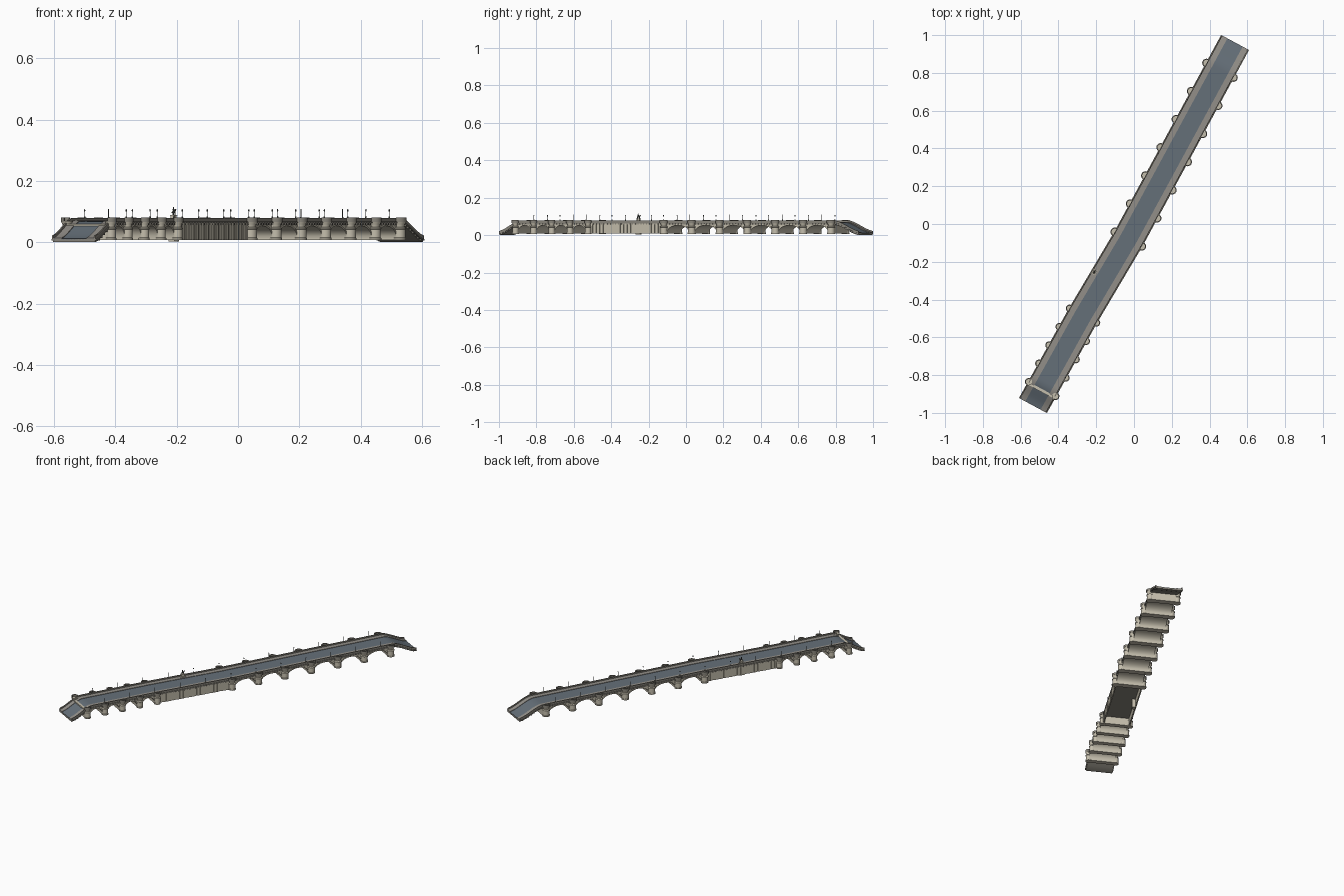
import bpy, bmesh, math
from mathutils import Vector, Matrix

if "Cube" in bpy.data.objects:
    bpy.data.objects.remove(bpy.data.objects["Cube"])

# Plan line of the bridge: s runs along it, t across it
PTS = [Vector(p) for p in ((-.535, -.961), (-.27, -.485), (-.03, -.08), (.535, .961))]
SEG = [(b - a).length for a, b in zip(PTS, PTS[1:])]
S1, S2, S3 = SEG[0], SEG[0] + SEG[1], sum(SEG)
ANG = math.radians(-28.35)
NRM = Vector((math.cos(ANG), math.sin(ANG)))


def warp(v):
    s, i = v.x, 0
    while i < 2 and s > SEG[i]:
        s -= SEG[i]
        i += 1
    p = PTS[i] + (PTS[i + 1] - PTS[i]) * (s / SEG[i]) + NRM * v.y
    return Vector((p.x, p.y, v.z))


def material(name, c):
    m = bpy.data.materials.new(name)
    m.diffuse_color = (*c, 1)
    m.use_nodes = True
    m.node_tree.nodes["Principled BSDF"].inputs["Base Color"].default_value = m.diffuse_color
    return m


STONE = material("pale_stone", (.56, .52, .42))
DARK = material("weathered_stone", (.25, .235, .20))
PAVE = material("pavement", (.29, .275, .25))
ROAD = material("asphalt", (.13, .16, .19))
METAL = material("dark_metal", (.1, .11, .10))


def finish(name, bm, mat):
    bmesh.ops.recalc_face_normals(bm, faces=bm.faces)
    for v in bm.verts:
        v.co = warp(v.co)
    bmesh.ops.recalc_face_normals(bm, faces=bm.faces)
    me = bpy.data.meshes.new(name)
    bm.to_mesh(me)
    bm.free()
    ob = bpy.data.objects.new(name, me)
    me.materials.append(mat)
    bpy.context.collection.objects.link(ob)
    bpy.ops.object.select_all(action='DESELECT')
    ob.select_set(True)
    bpy.context.view_layer.objects.active = ob
    bpy.ops.object.shade_smooth_by_angle(angle=math.radians(35))


def box(bm, s0, s1, t0, t1, z0, z1):
    m = Matrix.Translation(((s0 + s1) / 2, (t0 + t1) / 2, (z0 + z1) / 2))
    bmesh.ops.create_cube(bm, size=1, matrix=m @ Matrix.Diagonal((s1 - s0, t1 - t0, z1 - z0, 1)))


def loft(bm, rings):
    # skin a list of closed point rings and cap both ends
    vs = [[bm.verts.new(p) for p in r] for r in rings]
    n = len(vs[0])
    for a, b in zip(vs, vs[1:]):
        for k in range(n):
            bm.faces.new((a[k], a[(k + 1) % n], b[(k + 1) % n], b[k]))
    bm.faces.new(vs[0])
    bm.faces.new(vs[-1])


def lathe(bm, s, t, prof, n=16):
    loft(bm, [[(s + r * math.cos(2 * math.pi * k / n), t + r * math.sin(2 * math.pi * k / n), z)
               for k in range(n)] for r, z in prof])


def height(s):
    # deck level with curved ramps at both ends
    u = max(0, min(1, s / .125, (S3 - s) / .145))
    return .011 + .057 * (.45 * u + .55 * u * u * (3 - 2 * u))


STATIONS = sorted([S3 * k / 110 for k in range(111)] + [S1, S2])


def sweep(bm, t0, t1, d0, d1):
    loft(bm, [[(s, t0, max(0, height(s) + d0)), (s, t1, max(0, height(s) + d0)),
               (s, t1, height(s) + d1), (s, t0, height(s) + d1)] for s in STATIONS])


# Deck, road, pavements
bm = bmesh.new()
sweep(bm, -.078, .078, -.012, -.001)
finish("deck_slab", bm, DARK)
bm = bmesh.new()
sweep(bm, -.046, .046, -.002, .0005)
finish("road", bm, ROAD)

pave, para, corn = bmesh.new(), bmesh.new(), bmesh.new()
for t in (-1, 1):
    sweep(pave, *sorted((t * .046, t * .076)), -.002, .003)
    sweep(para, *sorted((t * .075, t * .0805)), -.003, .011)
    sweep(corn, *sorted((t * .074, t * .084)), -.006, -.001)
    # cornice brackets
    n = 125
    for k in range(n):
        s = .02 + (S3 - .04) * k / (n - 1)
        box(corn, s - .003, s + .003, *sorted((t * .076, t * .083)), height(s) - .011, height(s) - .005)
finish("pavements", pave, PAVE)
finish("parapets", para, DARK)
finish("cornice", corn, DARK)

# Piers with rounded noses and half-round bastions
south = [.1 + (S1 - .1) * k / 4 for k in range(5)]
north = [S2 + .1695 * k for k in range(7)]
piers, bast = bmesh.new(), bmesh.new()
for s in south + north:
    w = .015 if s in south else .018
    box(piers, s - w, s + w, -.079, .079, .008, .06)
    for t in (-1, 1):
        r = w + .002
        lathe(piers, s, t * .081, [(r + .002, .007), (r + .002, .014), (r, .015), (r, .042), (r + .002, .043),
                                   (r + .002, .046), (r * .8, .05), (r * .85, .058),
                                   (r * 1.08, .065), (r * 1.12, .069)])
        rings = []
        for k in range(13):
            a = math.pi * k / 12
            c, d = math.cos(a), math.sin(a) * t
            rings.append([(s + q * c, t * .081 + q * d, z) for q, z in
                          ((r - .003, .066), (r + .003, .066), (r + .003, .08), (r - .003, .08))])
        loft(bast, rings)
finish("piers", piers, STONE)
finish("bastion_parapets", bast, DARK)

# Vaulted arches with projecting arch rings
vault, ring = bmesh.new(), bmesh.new()
for row, w in ((south, .015), (north, .018)):
    for a, b in zip(row, row[1:]):
        c, h = (a + b) / 2, (b - a) / 2 - w
        N = 20

        def arc(k, off=0):
            q = math.pi * k / N
            return c - (h + off) * math.cos(q), .014 + (.039 + off) * math.sin(q)
        cols = [arc(k) for k in range(N + 1)]
        loft(vault, [[(s, -.077, z), (s, .077, z), (s, .077, .0655), (s, -.077, .0655)] for s, z in cols])
        for t in (-1, 1):
            rr = []
            for k in range(N + 1):
                (s0, z0), (s1, z1) = arc(k), arc(k, .006)
                rr.append([(s0, t * .075, z0), (s0, t * .0795, z0), (s1, t * .0795, z1), (s1, t * .075, z1)])
            loft(ring, rr)
finish("arch_vaults", vault, STONE)
finish("arch_rings", ring, STONE)

# Hollow embankment between the two rows of arches
wall = bmesh.new()
for t in (-1, 1):
    box(wall, S1, S2, *sorted((t * .074, t * .079)), .008, .066)
    for k in range(1, 22):
        s = S1 + (S2 - S1) * k / 22
        box(wall, s - .0075, s + .0075, *sorted((t * .078, t * .0815)), .008, .062)
finish("embankment_walls", wall, STONE)

# Lamp posts, in pairs
lamps = bmesh.new()
for k in range(12):
    for t in (-.077, .077):
        lathe(lamps, .211 + .16 * k, t, [(.0025, .07), (.0025, .083), (.001, .085), (.001, .1),
                                       (.002, .101), (.0025, .105), (.0005, .109)], 8)
finish("lamp_posts", lamps, METAL)

# Mounted statue on its pedestal
S, T = .777, -.066
ped = bmesh.new()
box(ped, S - .014, S + .014, T - .011, T + .011, .003, .074)
box(ped, S - .009, S + .009, T - .006, T + .006, .074, .088)
box(ped, S - .011, S + .011, T - .008, T + .008, .087, .089)
finish("statue_pedestal", ped, STONE)
st = bmesh.new()


def blob(s, t, z, a, b, c):
    m = Matrix.Translation((S + s, T + t, z)) @ Matrix.Diagonal((a, b, c, 1))
    bmesh.ops.create_uvsphere(st, u_segments=10, v_segments=6, radius=1, matrix=m)


blob(0, 0, .0985, .009, .0035, .0035)
blob(.009, 0, .1025, .0025, .002, .005)
blob(.012, 0, .106, .004, .0016, .002)
blob(-.001, 0, .1055, .0028, .003, .0055)
blob(-.001, 0, .1128, .0019, .0019, .0024)
for x in (-.006, .006):
    for y in (-.0022, .0022):
        lathe(st, S + x, T + y, [(.001, .088), (.0015, .098)], 8)
finish("mounted_statue", st, METAL)
